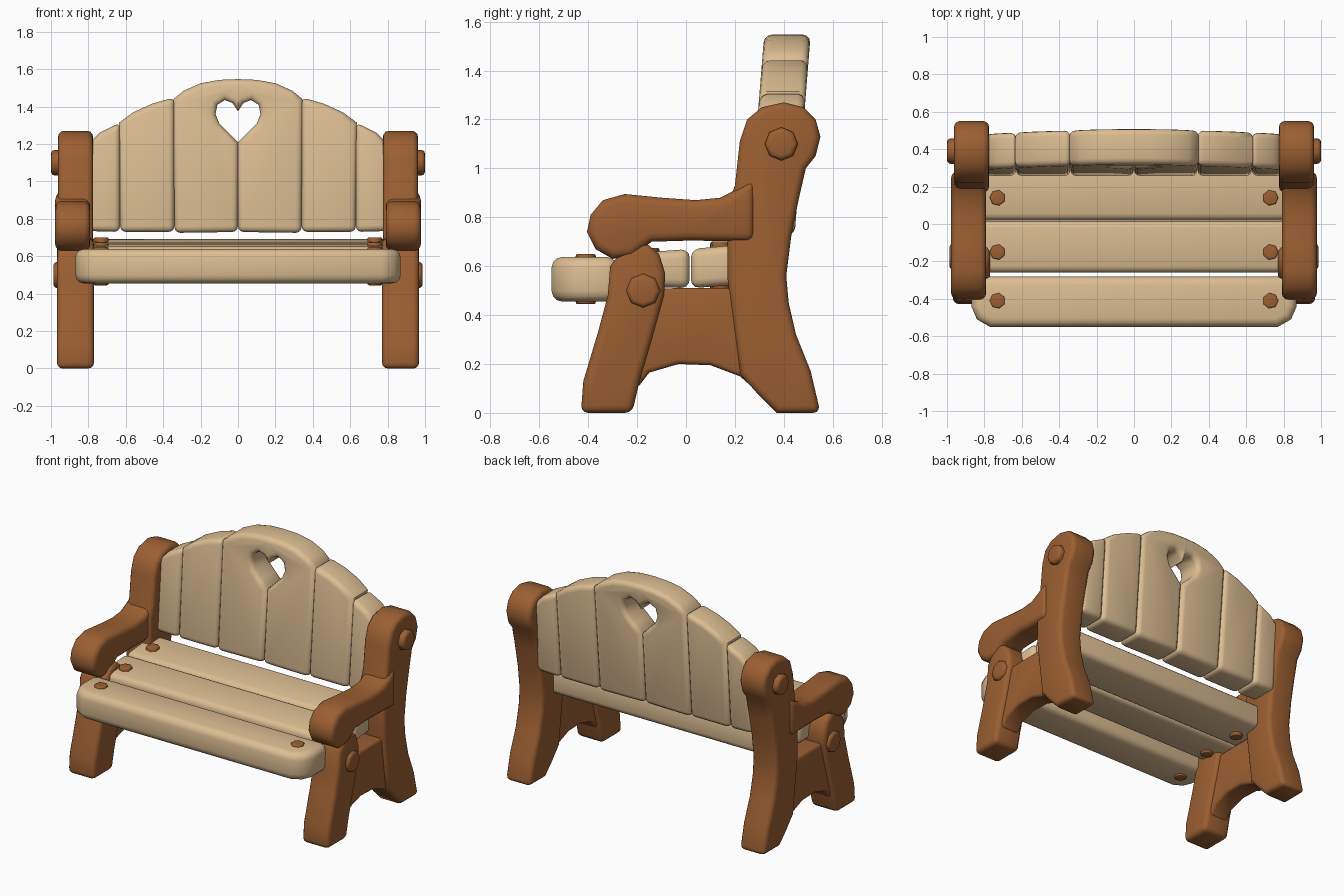
import bpy, bmesh, math

cube = bpy.data.objects.get("Cube")
if cube:
    bpy.data.objects.remove(cube, do_unlink=True)


def material(name, rgb):
    m = bpy.data.materials.new(name)
    m.use_nodes = True
    m.diffuse_color = (*rgb, 1)
    m.node_tree.nodes["Principled BSDF"].inputs["Base Color"].default_value = (*rgb, 1)
    return m


DARK = material("brown_wood", (0.33, 0.115, 0.032))
PALE = material("pale_wood", (0.72, 0.51, 0.29))
PLACE = {
    "x": lambda u, v, d: (d, u, v),
    "y": lambda u, v, d: (u, d, v),
    "z": lambda u, v, d: (u, v, d),
}
parts = []


def slab(name, outline, axis, low, high, mat, round_by=0.03, mirror=True, keep=None, lean=0):
    """Extrude an outline along an axis and round its sharp edges."""
    bm = bmesh.new()
    rings = [[bm.verts.new(PLACE[axis](u, v, d)) for u, v in outline] for d in (low, high)]
    bm.faces.new(rings[0])
    bm.faces.new(rings[1][::-1])
    for i in range(len(outline)):
        bm.faces.new((rings[0][i - 1], rings[0][i], rings[1][i], rings[1][i - 1]))
    bmesh.ops.recalc_face_normals(bm, faces=bm.faces)
    sharp = [e for e in bm.edges if e.calc_face_angle(0) > 1 and not (keep and keep(e))]
    bmesh.ops.bevel(bm, geom=sharp, offset=round_by, segments=3, profile=0.5,
                    affect="EDGES", clamp_overlap=False)
    for v in bm.verts:
        v.co.y += lean * v.co.z
    mesh = bpy.data.meshes.new(name)
    bm.to_mesh(mesh)
    bm.free()
    mesh.materials.append(mat)
    ob = bpy.data.objects.new(name, mesh)
    bpy.context.collection.objects.link(ob)
    if mirror:
        mod = ob.modifiers.new("both_sides", "MIRROR")
        mod.use_mirror_merge = False
    parts.append(ob)
    return ob


def disc(u, v, r, sides=8):
    return [(u + r * math.cos(math.tau * i / sides), v + r * math.sin(math.tau * i / sides))
            for i in range(sides)]


# Side frames: rear post, armrest, front leg and arched rail
post = [(0.37, 0), (0.55, 0), (0.51, 0.17), (0.45, 0.32), (0.42, 0.45), (0.41, 0.56),
        (0.43, 0.72), (0.46, 0.87), (0.49, 1), (0.53, 1.05), (0.55, 1.13), (0.53, 1.2),
        (0.48, 1.25), (0.4, 1.27), (0.31, 1.25), (0.25, 1.2), (0.22, 1.11), (0.2, 0.93),
        (0.17, 0.85), (0.17, 0.55), (0.2, 0.32), (0.22, 0.16), (0.3, 0.07)]
slab("rear_post", post, "x", 0.775, 0.962, DARK)

arm = [(0.28, 0.96), (0.2, 0.91), (0.14, 0.88), (0.04, 0.87), (-0.1, 0.88), (-0.25, 0.895),
       (-0.34, 0.87), (-0.39, 0.81), (-0.405, 0.74), (-0.37, 0.67), (-0.3, 0.63),
       (-0.22, 0.64), (-0.14, 0.7), (0.02, 0.705), (0.28, 0.7)]
slab("armrest", arm, "x", 0.79, 0.978, DARK, 0.035)

leg = [(-0.43, 0), (-0.22, 0), (-0.19, 0.13), (-0.14, 0.3), (-0.09, 0.48), (-0.085, 0.57),
       (-0.11, 0.65), (-0.17, 0.7), (-0.25, 0.68), (-0.31, 0.6), (-0.32, 0.48),
       (-0.36, 0.33), (-0.42, 0.13)]
slab("front_leg", leg, "x", 0.77, 0.968, DARK)

rail = [(-0.25, 0.5), (-0.05, 0.51), (0.25, 0.51), (0.3, 0.3), (0.3, 0.08), (0.22, 0.15),
        (0.1, 0.195), (-0.03, 0.2), (-0.15, 0.165), (-0.2, 0.1), (-0.27, 0.12)]
slab("arched_rail", rail, "x", 0.795, 0.94, DARK, 0.02)

# Pegs on the outer faces
slab("upper_peg", disc(0.39, 1.1, 0.068), "x", 0.9, 1, DARK, 0.02)
slab("lower_peg", disc(-0.175, 0.5, 0.07), "x", 0.9, 0.987, DARK, 0.02)

# Seat planks
front = [(-0.87, -0.28), (-0.87, -0.44), (-0.84, -0.51), (-0.77, -0.55),
         (0.77, -0.55), (0.84, -0.51), (0.87, -0.44), (0.87, -0.28)]
slab("front_seat_plank", front, "z", 0.455, 0.638, PALE, 0.045, mirror=False)
middle = [(-0.26, 0.52), (0.015, 0.51), (0.015, 0.67), (-0.26, 0.65)]
slab("middle_seat_plank", middle, "x", -0.85, 0.85, PALE, 0.035, mirror=False)
rear = [(0.02, 0.51), (0.3, 0.53), (0.3, 0.695), (0.02, 0.67)]
slab("rear_seat_plank", rear, "x", -0.85, 0.85, PALE, 0.035, mirror=False)

# Bolts right through the seat
for name, y, low, high in (("front", -0.41, 0.445, 0.65),
                           ("middle", -0.15, 0.5, 0.675),
                           ("rear", 0.14, 0.5, 0.7)):
    slab(name + "_bolt", disc(0.73, y, 0.042, 7), "z", low, high, DARK, 0.008)

# Backrest: centre halves share a heart opening, joined above it
centre = [(0, 1.21), (0, 0.73), (0.34, 0.725), (0.345, 1.44), (0.29, 1.485), (0.2, 1.525),
          (0.1, 1.543), (0, 1.547), (0, 1.375), (0.03, 1.42), (0.07, 1.435), (0.11, 1.41),
          (0.12, 1.36), (0.1, 1.31), (0.05, 1.26)]
inner = [(0.34, 0.73), (0.63, 0.73), (0.635, 1.315), (0.56, 1.37), (0.46, 1.415), (0.34, 1.45)]
outer = [(0.63, 0.73), (0.8, 0.735), (0.8, 1.2), (0.74, 1.26), (0.63, 1.315)]


def top_seam(edge):
    return all(abs(v.co.x) < 0.001 and v.co.z > 1.3 for v in edge.verts)


for name, outline in (("centre", centre), ("inner", inner), ("outer", outer)):
    slab(name + "_back_plank", outline, "y", 0.196, 0.386, PALE, 0.032,
         keep=top_seam, lean=0.08)

# Smooth shading with crisp corners
bpy.ops.object.select_all(action="DESELECT")
for ob in parts:
    ob.select_set(True)
bpy.context.view_layer.objects.active = parts[0]
bpy.ops.object.shade_smooth_by_angle(angle=math.radians(50))
